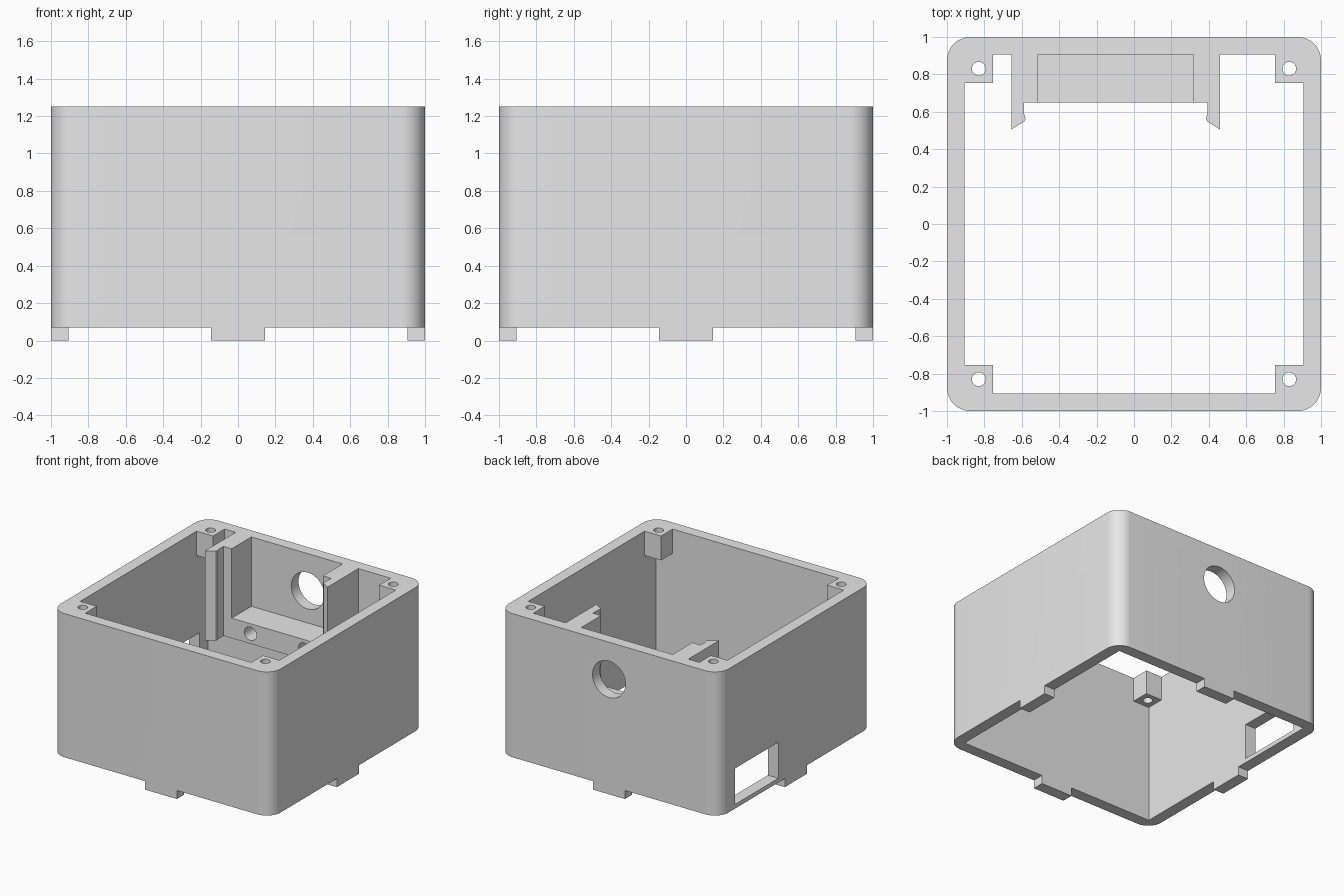
import bpy, bmesh, math
from mathutils import Matrix

if "Cube" in bpy.data.objects:
    bpy.data.objects.remove(bpy.data.objects["Cube"])

# Main sizes
TOP, WALL, POST, RADIUS = 1.25, 0.905, 0.755, 0.125
POST_BOTTOM, SKIRT, TAB = 1.05, 0.07, 0.145
SHELF_BOTTOM, SHELF_TOP = 0.515, 0.68

grey = bpy.data.materials.new("light_grey_plastic")
grey.use_nodes = True
colour = (0.8, 0.8, 0.8, 1)
grey.diffuse_color = colour
grey.node_tree.nodes["Principled BSDF"].inputs["Base Color"].default_value = colour


def finish(name, bm):
    bmesh.ops.recalc_face_normals(bm, faces=bm.faces)
    mesh = bpy.data.meshes.new(name)
    bm.to_mesh(mesh)
    bm.free()
    mesh.materials.append(grey)
    obj = bpy.data.objects.new(name, mesh)
    bpy.context.scene.collection.objects.link(obj)
    return obj


def prism(name, outline, z0, z1):
    bm = bmesh.new()
    face = bm.faces.new([bm.verts.new((x, y, z0)) for x, y in outline])
    out = bmesh.ops.extrude_face_region(bm, geom=[face])
    verts = [v for v in out["geom"] if isinstance(v, bmesh.types.BMVert)]
    bmesh.ops.translate(bm, vec=(0, 0, z1 - z0), verts=verts)
    return finish(name, bm)


def box(name, x0, x1, y0, y1, z0, z1):
    return prism(name, [(x0, y0), (x1, y0), (x1, y1), (x0, y1)], z0, z1)


def cylinder(name, radius, length, centre, along_y=False, sides=48):
    bm = bmesh.new()
    matrix = Matrix.Translation(centre)
    if along_y:
        matrix = matrix @ Matrix.Rotation(math.pi / 2, 4, "X")
    bmesh.ops.create_cone(bm, cap_ends=True, segments=sides, radius1=radius,
                          radius2=radius, depth=length, matrix=matrix)
    return finish(name, bm)


def combine(target, tool, operation="DIFFERENCE"):
    """Apply one boolean and remove the tool object."""
    tool.hide_render = True
    mod = target.modifiers.new("boolean", "BOOLEAN")
    mod.operation, mod.solver, mod.object = operation, "EXACT", tool
    graph = bpy.context.evaluated_depsgraph_get()
    mesh = bpy.data.meshes.new_from_object(target.evaluated_get(graph))
    target.modifiers.clear()
    target.data = mesh
    bpy.data.objects.remove(tool)


# Rounded outer block
outline = []
for corner, (sx, sy) in enumerate([(1, 1), (-1, 1), (-1, -1), (1, -1)]):
    for step in range(13):
        a = math.pi / 2 * (corner + step / 12)
        outline.append((sx * (1 - RADIUS) + RADIUS * math.cos(a),
                        sy * (1 - RADIUS) + RADIUS * math.sin(a)))
body = prism("enclosure_body", outline, 0, TOP)

# Cavity: square below, cross-shaped above so four corner posts remain
w, p = WALL, POST
cross = [(w, -p), (w, p), (p, p), (p, w), (-p, w), (-p, p),
         (-w, p), (-w, -p), (-p, -p), (-p, -w), (p, -w), (p, -p)]
combine(body, box("lower_cavity", -w, w, -w, w, -0.1, POST_BOTTOM))
combine(body, prism("upper_cavity", cross, POST_BOTTOM - 0.02, TOP + 0.1))

# Bottom notches leave one tab per side; screw holes run through the posts
for sx in (-1, 1):
    for sy in (-1, 1):
        xs, ys = sorted((sx * TAB, sx * 1.1)), sorted((sy * TAB, sy * 1.1))
        combine(body, box("corner_notch", *xs, *ys, -0.1, SKIRT))
        combine(body, cylinder("screw_hole", 0.037, 0.5,
                               (sx * 0.83, sy * 0.83, TOP - 0.1), sides=32))

# Clip bracket on the back wall: two hooked arms with a shelf between
MID, BACK, FRONT = -0.0975, 0.95, 0.65
hook = [(0.5575, BACK), (0.5575, 0.505), (0.4875, 0.55), (0.482, 0.565),
        (0.4895, 0.585), (0.4895, FRONT)]
shape = [(MID - x, y) for x, y in hook] + [(MID + x, y) for x, y in reversed(hook)]
bracket = prism("clip_bracket", shape, SHELF_BOTTOM, TOP)
combine(bracket, box("pocket", MID - 0.415, MID + 0.415, 0.5, WALL, SHELF_TOP, TOP + 0.1))
for side in (-1, 1):
    combine(bracket, cylinder("shelf_hole", 0.055, 0.5,
                              (MID + side * 0.245, FRONT, 0.598), True, 32))
combine(body, bracket, "UNION")

# Round cable hole in the back and rectangular port in the side
combine(body, cylinder("cable_hole", 0.15, 0.4, (0, 0.95, 0.945), True))
combine(body, box("side_port", -1.1, -0.85, 0.23, 0.79, 0.105, 0.4))

# Smooth the rounded surfaces, keep edges crisp
bpy.ops.object.select_all(action="DESELECT")
body.select_set(True)
bpy.context.view_layer.objects.active = body
bpy.ops.object.shade_smooth_by_angle(angle=math.radians(30))
